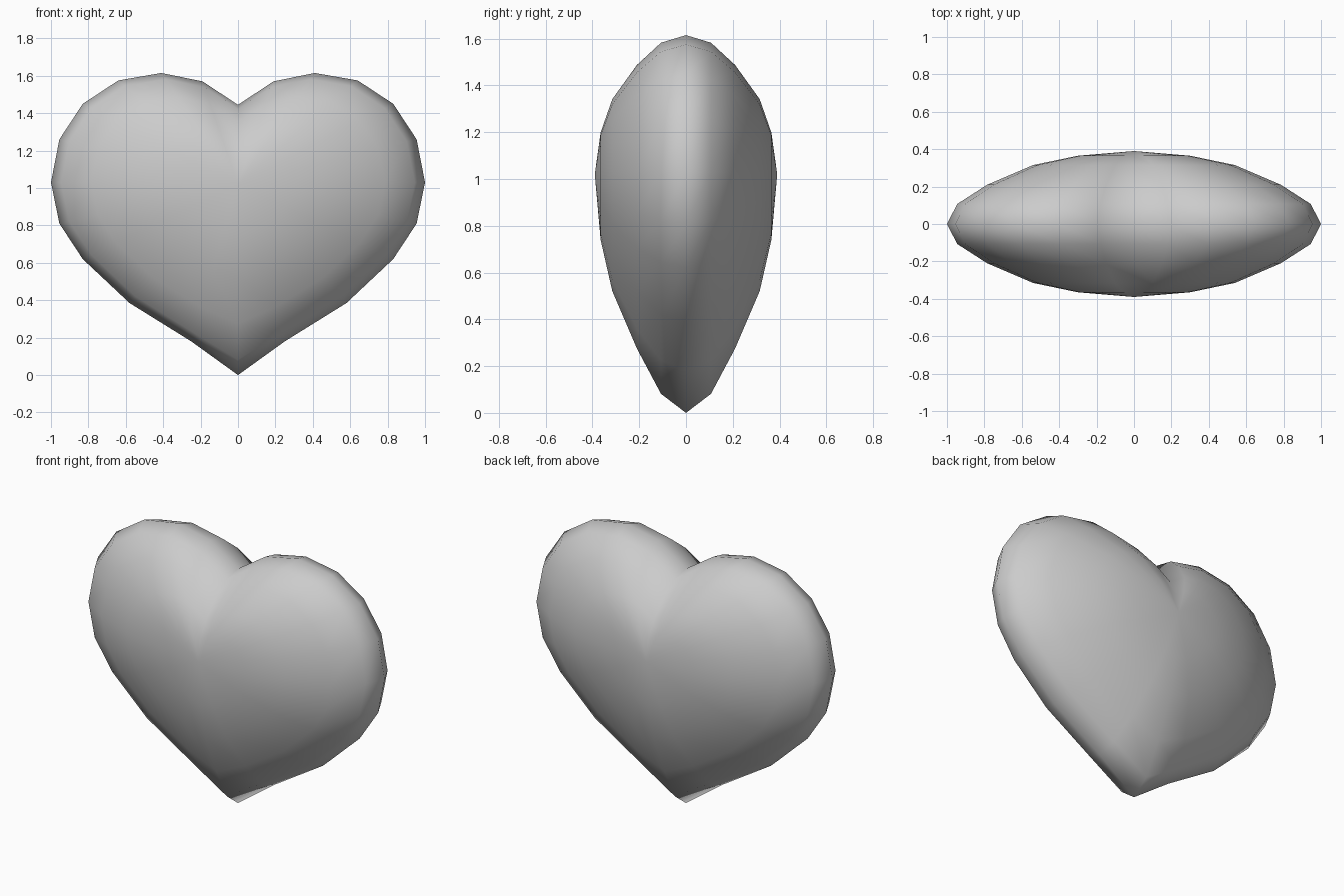
import bpy, bmesh

if "Cube" in bpy.data.objects:
    bpy.data.objects.remove(bpy.data.objects["Cube"])

# Right half of the heart outline (x, z), tip to notch
half = [(0, 0), (0.25, 0.18), (0.58, 0.385), (0.83, 0.62), (0.955, 0.81), (1, 1.03),
        (0.955, 1.26), (0.83, 1.45), (0.64, 1.575), (0.41, 1.615), (0.19, 1.57), (0, 1.445)]
outline = half + [(-x, z) for x, z in half[-2:0:-1]]
CZ = 1.02

# Domed cross-section: depth, ring scale, tip scale
dome = [(0.107, 0.945, 0.92), (0.21, 0.785, 0.73), (0.315, 0.54, 0.49), (0.365, 0.30, 0.275)]
rings = ([(-y, s, t) for y, s, t in reversed(dome)] + [(0, 1, 1)] + dome)

bm = bmesh.new()
loops = []
for y, s, t in rings:
    loops.append([bm.verts.new((x * s, y, CZ + (z - CZ) * (t if i == 0 else s)))
                  for i, (x, z) in enumerate(outline)])
n = len(outline)
for a, b in zip(loops, loops[1:]):
    for i in range(n):
        j = (i + 1) % n
        bm.faces.new((a[i], a[j], b[j], b[i]))

# Close front and back with fans
for loop, y in ((loops[0], -0.39), (loops[-1], 0.39)):
    pole = bm.verts.new((0, y, CZ))
    for i in range(n):
        bm.faces.new((loop[i], loop[(i + 1) % n], pole))

bmesh.ops.recalc_face_normals(bm, faces=bm.faces)
for f in bm.faces:
    f.smooth = True
mesh = bpy.data.meshes.new("heart")
bm.to_mesh(mesh)
bm.free()
bpy.context.collection.objects.link(bpy.data.objects.new("heart", mesh))
